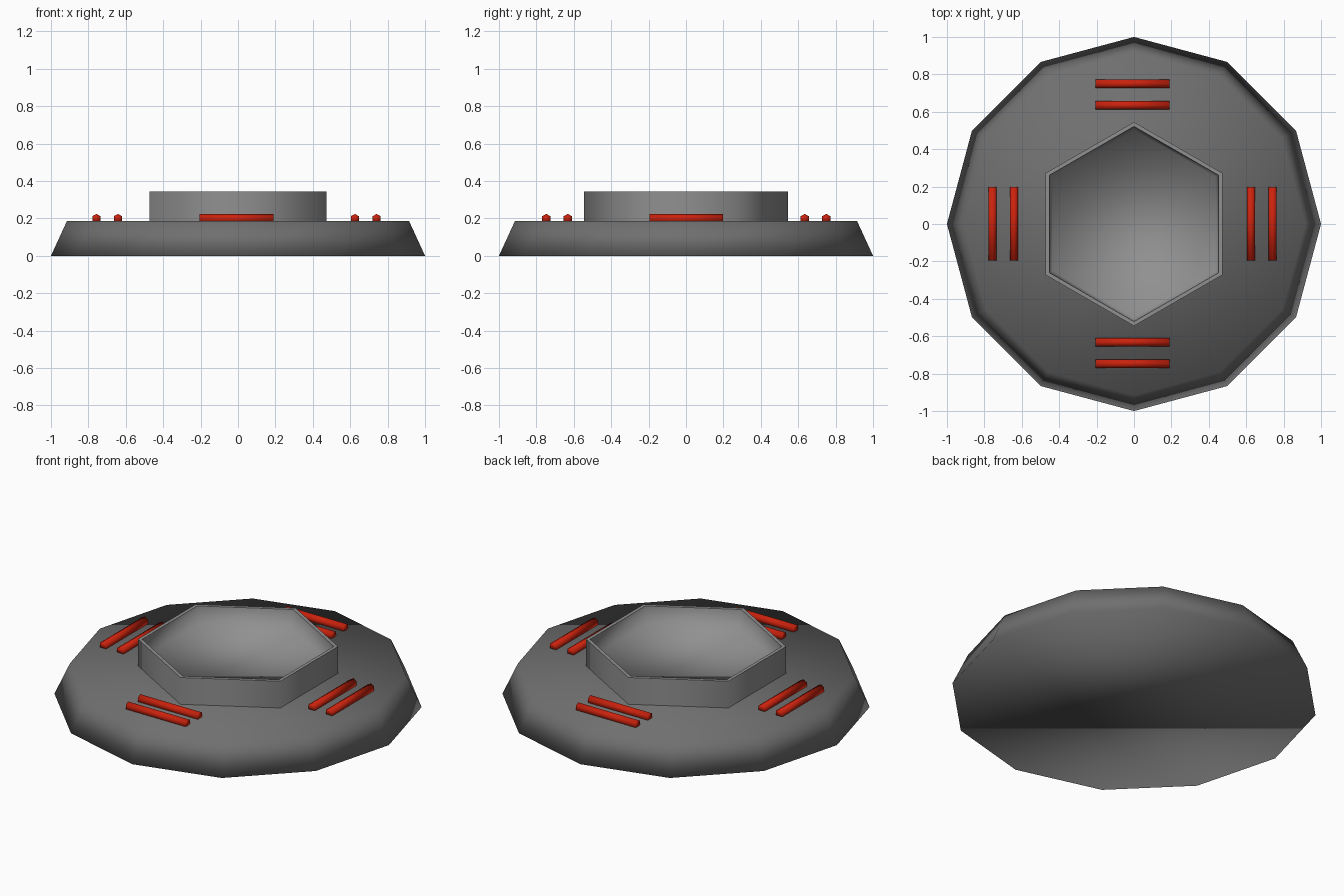
import bpy, bmesh, math
from mathutils import Matrix

if "Cube" in bpy.data.objects:
    bpy.data.objects.remove(bpy.data.objects["Cube"])


def material(name, color):
    mat = bpy.data.materials.new(name)
    mat.diffuse_color = (*color, 1)
    mat.use_nodes = True
    mat.node_tree.nodes["Principled BSDF"].inputs["Base Color"].default_value = mat.diffuse_color
    return mat


def finish(name, bm, mat):
    bmesh.ops.recalc_face_normals(bm, faces=bm.faces)
    for f in bm.faces:
        f.smooth = True
    mesh = bpy.data.meshes.new(name)
    bm.to_mesh(mesh)
    bm.free()
    mesh.materials.append(mat)
    obj = bpy.data.objects.new(name, mesh)
    bpy.context.collection.objects.link(obj)
    return obj


def lathe(name, sides, profile, start, mat, sharp=()):
    """Stack of capped n-sided rings (radius, z); rings listed in sharp keep a hard edge."""
    bm = bmesh.new()
    rings = [[bm.verts.new((r * math.cos(start + math.tau * i / sides),
                            r * math.sin(start + math.tau * i / sides), z))
              for i in range(sides)] for r, z in profile]
    for a, b in zip(rings, rings[1:]):
        for i in range(sides):
            j = (i + 1) % sides
            bm.faces.new((a[i], a[j], b[j], b[i]))
    bm.faces.new(rings[0][::-1])
    bm.faces.new(rings[-1])
    for k in sharp:
        for i in range(sides):
            bm.edges.get((rings[k][i], rings[k][(i + 1) % sides])).smooth = False
    return finish(name, bm, mat)


dark_grey = material("dark_grey", (0.16, 0.16, 0.16))
mid_grey = material("mid_grey", (0.28, 0.28, 0.28))
red = material("red", (0.6, 0.016, 0.004))

# Twelve-sided tapered base
lathe("base", 12, [(1.0, 0), (0.915, 0.185)], 0, dark_grey)

# Hexagonal raised collar with a thin lip and a recessed floor
lathe("dish", 6, [(0.545, 0.18), (0.545, 0.345), (0.522, 0.345), (0.503, 0.245)],
      math.pi / 2, mid_grey, sharp=(0, 1, 2))


# Red six-sided bars, a pair on each side
def bar(name, x, y, along_x):
    bm = bmesh.new()
    # a hexagon corner points up once the bar is laid along y
    bmesh.ops.create_cone(bm, cap_ends=True, segments=6, radius1=0.025,
                          radius2=0.025, depth=0.394)
    spin = Matrix.Rotation(math.pi / 2, 4, 'X')
    if max((spin @ v.co).z for v in bm.verts) < 0.024:
        spin = spin @ Matrix.Rotation(math.pi / 6, 4, 'Z')
    turn = Matrix.Rotation(math.pi / 2 if along_x else 0, 4, 'Z')
    bm.transform(Matrix.Translation((x, y, 0.199)) @ turn @ spin)
    finish(name, bm, red)


for i, p in enumerate((-0.757, -0.642, 0.625, 0.741)):
    bar(f"side_bar_{i + 1}", p, 0.002, False)
for i, p in enumerate((-0.747, -0.632, 0.635, 0.75)):
    bar(f"end_bar_{i + 1}", -0.008, p, True)
